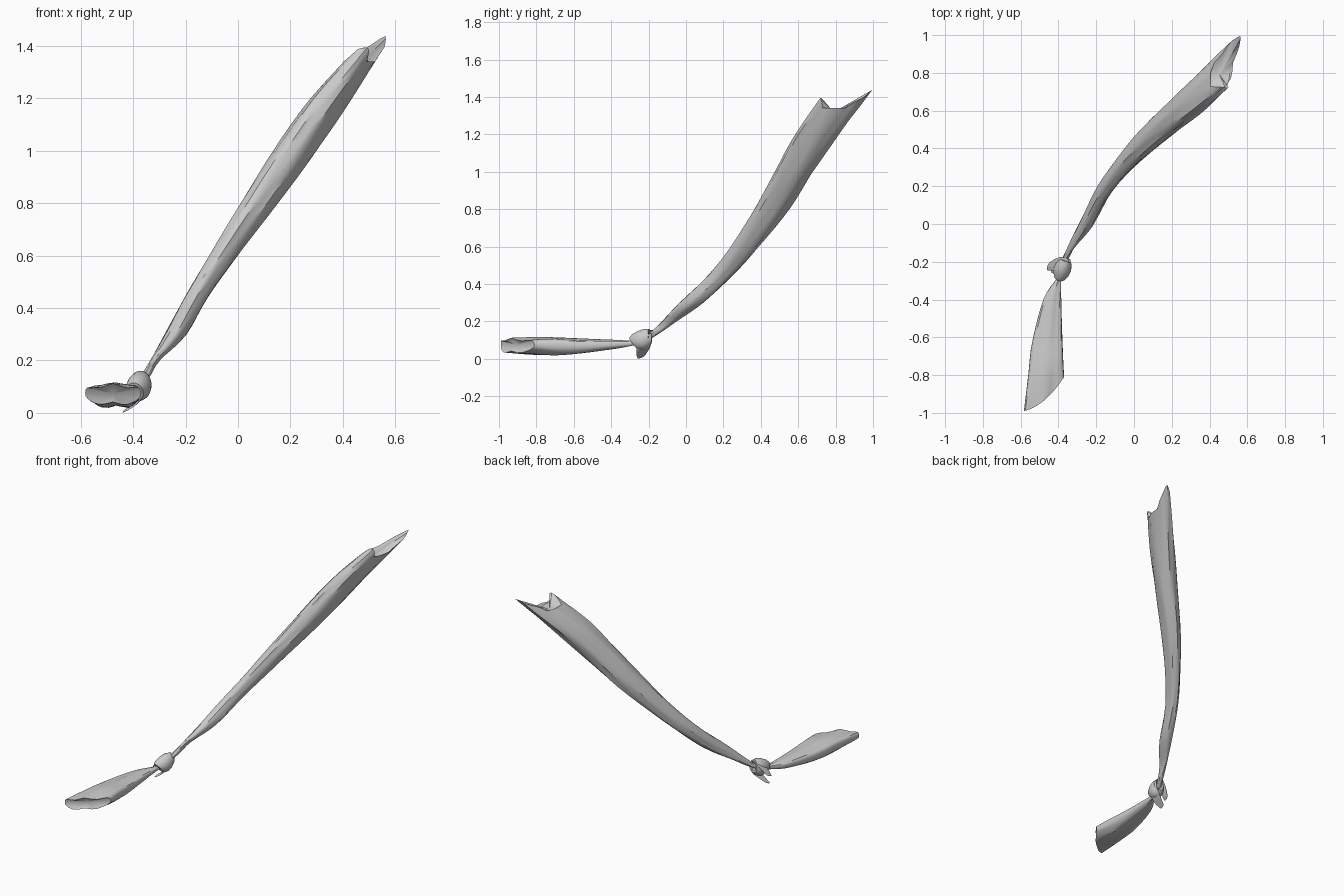
import bpy, bmesh, math
from mathutils import Vector

if "Cube" in bpy.data.objects:
    bpy.data.objects.remove(bpy.data.objects["Cube"])

N = 28  # points around each cloth ring


def spline(rows, steps):
    """Catmull-Rom interpolation through rows of numbers."""
    out = []
    for i in range(len(rows) - 1):
        p0, p1 = rows[max(i - 1, 0)], rows[i]
        p2, p3 = rows[i + 1], rows[min(i + 2, len(rows) - 1)]
        for s in range(steps):
            t = s / steps
            out.append([0.5 * (2 * b + (c - a) * t + (2 * a - 5 * b + 4 * c - d) * t * t
                        + (3 * b - a - 3 * c + d) * t ** 3)
                        for a, b, c, d in zip(p0, p1, p2, p3)])
    out.append(list(rows[-1]))
    return out


def loft(name, rings, recess=(0, 0, 0), close=False):
    """Skin rings of points; recess sinks the centre of the end cap."""
    bm = bmesh.new()
    vs = [[bm.verts.new(p) for p in r] for r in rings]
    n = len(vs[0])
    pairs = list(zip(vs, vs[1:])) + ([(vs[-1], vs[0])] if close else [])
    for a, b in pairs:
        for i in range(n):
            j = (i + 1) % n
            bm.faces.new((a[i], a[j], b[j], b[i]))
    if not close:
        for ring, off in ((vs[0], (0, 0, 0)), (vs[-1], recess)):
            c = sum((v.co for v in ring), Vector()) / n + Vector(off)
            cv = bm.verts.new(c)
            for i in range(n):
                bm.faces.new((ring[i], ring[(i + 1) % n], cv))
    bmesh.ops.recalc_face_normals(bm, faces=bm.faces)
    me = bpy.data.meshes.new(name)
    bm.to_mesh(me)
    bm.free()
    ob = bpy.data.objects.new(name, me)
    bpy.context.collection.objects.link(ob)
    bpy.ops.object.select_all(action='DESELECT')
    ob.select_set(True)
    bpy.context.view_layer.objects.active = ob
    bpy.ops.object.shade_smooth_by_angle(angle=math.radians(35))
    return ob


def fold(a, t):
    """Soft lengthwise creases in the cloth."""
    return 0.98 + 0.035 * math.sin(6 * a + 2.5 * t) + 0.025 * math.sin(11 * a - 4 * t + 1)


# Long sash: level sections (z, x min, x max, y min, y max)
long_rows = [
    (.10, -.405, -.370, -.25, -.20), (.14, -.372, -.335, -.19, -.135),
    (.20, -.335, -.298, -.13, -.05), (.30, -.28, -.195, -.035, .095),
    (.45, -.20, -.108, .12, .255), (.60, -.11, .0, .24, .39),
    (.80, .01, .15, .365, .55), (1.0, .135, .30, .475, .68),
    (1.2, .275, .435, .58, .82), (1.37, .43, .545, .70, .95)]
rings = []
rows = spline(long_rows, 4)
skew = math.acos(0.42)
for k, (z, x0, x1, y0, y1) in enumerate(rows):
    ring = []
    for i in range(N):
        a = 2 * math.pi * i / N
        f = fold(a, k / 8)
        dx, dy = math.cos(a), math.cos(a - skew)
        p = Vector(((x0 + x1) / 2 + dx * f * (x1 - x0) / 2,
                    (y0 + y1) / 2 + dy * f * (y1 - y0) / 2, z))
        if k == len(rows) - 1:
            # ragged rim: high at front and back, dipping at the sides
            b = a - skew
            h = 0.018 * math.cos(b) + 0.045 * math.cos(2 * b) + 0.004 * math.sin(7 * a)
            p += Vector((.75, .72, 1)) * h
        ring.append(p)
    rings.append(ring)
loft("long_sash", rings, recess=(-.035, -.035, -.05))

# Short tail: left edge x y, right edge x y, bottom z, top z
tail_rows = [
    (-.395, -.23, -.37, -.23, .085, .11), (-.412, -.29, -.385, -.29, .07, .097),
    (-.48, -.40, -.385, -.40, .05, .10), (-.54, -.63, -.38, -.58, .025, .107),
    (-.56, -.80, -.375, -.71, .022, .115), (-.583, -.99, -.37, -.81, .035, .105)]
rings = []
rows = spline(tail_rows, 5)
for k, (lx, ly, rx, ry, z0, z1) in enumerate(rows):
    left, right = Vector((lx, ly, 0)), Vector((rx, ry, 0))
    ring = []
    for i in range(N):
        a = 2 * math.pi * i / N
        c, s = math.cos(a), math.sin(a)
        u = math.copysign(abs(c) ** .75, c)
        v = math.copysign(abs(s) ** .65, s) * fold(a, k / 6)
        p = left.lerp(right, (u + 1) / 2)
        p.z = (z0 + z1) / 2 + v * (z1 - z0) / 2
        grow = k / (len(rows) - 1)
        p.z += 0.006 * grow * math.cos(2 * math.pi * u)
        p.y -= 0.035 * grow ** 4 * (1 - u * u)
        ring.append(p)
    rings.append(ring)
loft("short_tail", rings, recess=(0, .015, 0))

# Knot wrap: thick band around the pinched cloth
axis = Vector((.28, .88, .38)).normalized()
side = axis.cross(Vector((0, 0, 1))).normalized()
up = side.cross(axis)
centre = Vector((-.378, -.235, .1))
rings = []
for k in range(24):
    a = 2 * math.pi * k / 24
    out = side * math.cos(a) + up * math.sin(a)
    mid = centre + side * .026 * math.cos(a) + up * .034 * math.sin(a)
    half = .05 + .012 * math.sin(a)
    ring = []
    for i in range(10):
        b = 2 * math.pi * i / 10
        ring.append(mid + out * .02 * math.cos(b) + axis * half * math.sin(b))
    rings.append(ring)
loft("knot_wrap", rings, close=True)


def flap(name, path):
    """Flat cloth end along a path: x, y, z, half width."""
    rings = []
    for x, y, z, w in spline(path, 4):
        c = Vector((x, y, z))
        ring = []
        for i in range(10):
            b = 2 * math.pi * i / 10
            ring.append(c + axis * w * math.cos(b) + side * .009 * math.sin(b)
                        + up * .004 * math.sin(b))
        rings.append(ring)
    loft(name, rings)


# Loose ends of the knot
flap("knot_end_left", [(-.36, -.215, .14, .035), (-.395, -.21, .135, .04),
                       (-.425, -.215, .105, .035), (-.45, -.225, .07, .025)])
flap("knot_end_lower", [(-.35, -.22, .12, .04), (-.355, -.225, .075, .045),
                        (-.385, -.23, .04, .04), (-.43, -.24, .01, .022)])
